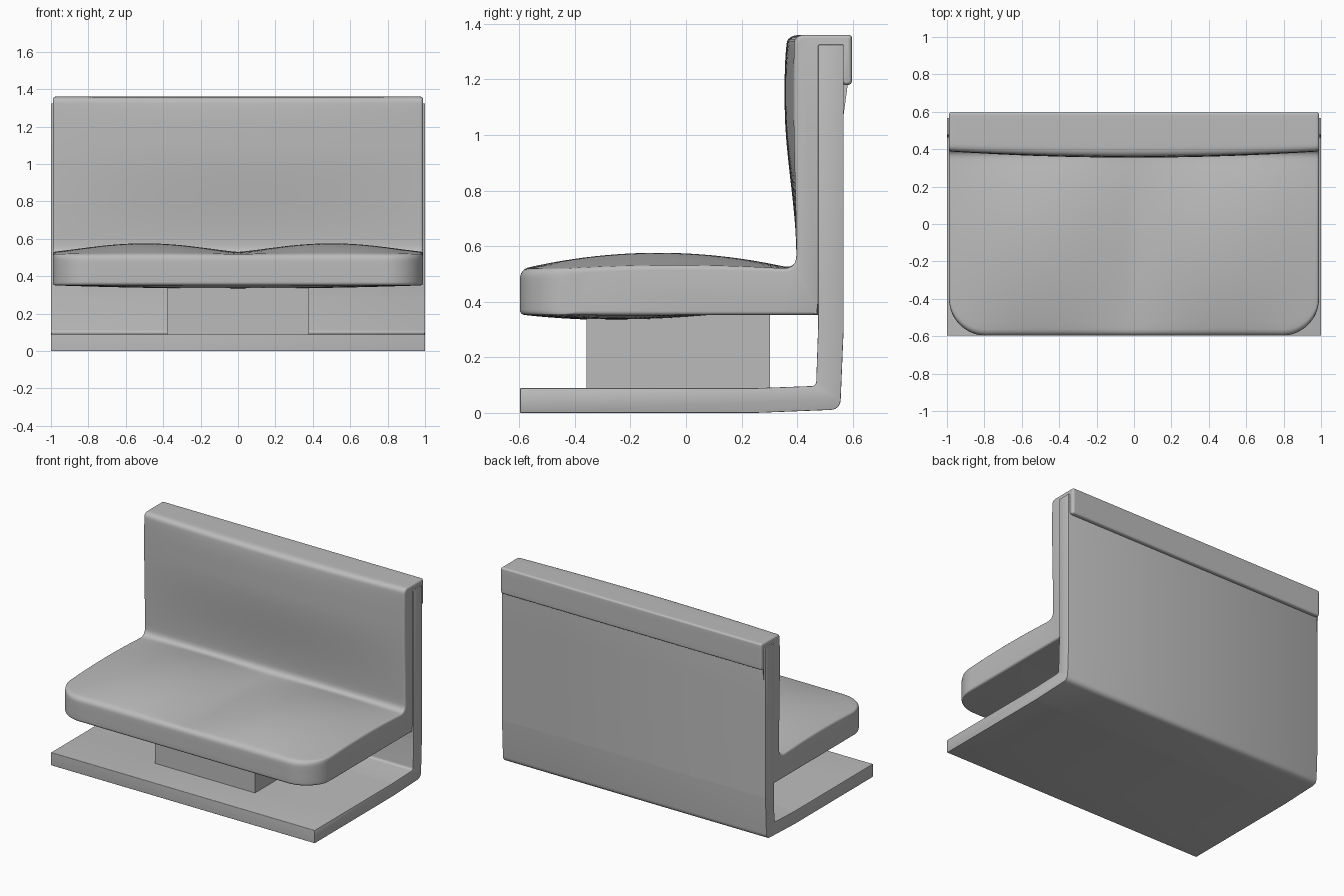
import bpy, bmesh
from math import sin, cos, pi, sqrt
from mathutils import Vector

if "Cube" in bpy.data.objects:
    bpy.data.objects.remove(bpy.data.objects["Cube"], do_unlink=True)

grey = bpy.data.materials.new("plain grey")
grey.use_nodes = True
grey.diffuse_color = (0.5, 0.5, 0.5, 1)
grey.node_tree.nodes["Principled BSDF"].inputs["Base Color"].default_value = (0.5, 0.5, 0.5, 1)


def clamp(v):
    return max(0.0, min(1.0, v))


def rounded(corners, step=0.03, arc=6):
    """Outline from (y, z, radius) corners: rounded, then subdivided."""
    pts, n = [], len(corners)
    for i, (y, z, r) in enumerate(corners):
        c = Vector((y, z))
        a = (Vector(corners[i - 1][:2]) - c).normalized()
        b = (Vector(corners[(i + 1) % n][:2]) - c).normalized()
        ang = a.angle(b) / 2
        cut = r / (sin(ang) / cos(ang))
        p, q = c + a * cut, c + b * cut
        for k in range(arc + 1):
            t = k / arc
            pts.append(p * (1 - t) ** 2 + c * 2 * t * (1 - t) + q * t * t)
    out = []
    for i, p in enumerate(pts):
        q = pts[(i + 1) % len(pts)]
        m = max(1, round((q - p).length / step))
        out += [p.lerp(q, k / m) for k in range(m)]
    return out


def loft(name, outline, xs, half, edge, shape=None):
    """Sweep a (y, z) outline along x, with rounded ends and an optional shaping rule."""
    n = len(outline)
    normals = []
    for i in range(n):
        d = (outline[(i + 1) % n] - outline[i - 1]).normalized()
        normals.append(Vector((d.y, -d.x)))
    bm = bmesh.new()
    rings = []
    for x in xs:
        e = max(0.0, abs(x) - half + edge)
        inset = edge - sqrt(max(0.0, edge * edge - e * e))
        ring = []
        for p, nor in zip(outline, normals):
            y, z = p - nor * inset
            if shape:
                y, z = shape(x, y, z)
            ring.append(bm.verts.new((x, y, z)))
        rings.append(ring)
    for a, b in zip(rings, rings[1:]):
        for i in range(n):
            j = (i + 1) % n
            bm.faces.new((a[i], a[j], b[j], b[i]))
    bm.faces.new(rings[0])
    bm.faces.new(rings[-1][::-1])
    bmesh.ops.recalc_face_normals(bm, faces=bm.faces)
    return finish(name, bm)


def finish(name, bm):
    mesh = bpy.data.meshes.new(name)
    bm.to_mesh(mesh)
    bm.free()
    mesh.materials.append(grey)
    obj = bpy.data.objects.new(name, mesh)
    bpy.context.collection.objects.link(obj)
    bpy.ops.object.select_all(action="DESELECT")
    obj.select_set(True)
    bpy.context.view_layer.objects.active = obj
    bpy.ops.object.shade_smooth_by_angle(angle=pi / 5)
    return obj


# L-shaped frame: base plate and back panel
frame_outline = rounded([
    (-0.597, 0, 0.004), (0.25, 0, 0.02), (0.555, 0.012, 0.04), (0.567, 0.3, 0.02),
    (0.567, 1.325, 0.006), (0.475, 1.325, 0.006), (0.475, 0.3, 0.02),
    (0.468, 0.097, 0.018), (0.25, 0.089, 0.02), (-0.597, 0.089, 0.004)], step=0.3)
loft("frame", frame_outline, [-1, -0.999, -0.997, 0.997, 0.999, 1], 1, 0.003)

# Padded seat and backrest in one piece, hooked over the back panel
HALF, CORNER = 0.99, 0.2


def pad(x, y, z):
    # two swells on the seat, a shallow swell under it
    if z < 0.62 and y < 0.4:
        swell = clamp(1 - ((y + 0.1) / 0.49) ** 2)
        top = 0.012 + 0.046 * abs(sin(pi * x)) ** 1.2
        under = -0.018 * (1 - x * x) * clamp(1 - ((y + 0.25) / 0.33) ** 2)
        t = clamp((z - 0.352) / 0.165)
        z += swell * top * t ** 3 + under * (1 - t) ** 3
    # one broad swell on the backrest
    rise = clamp((z - 0.56) / 0.55)
    rise = rise * rise * (3 - 2 * rise) - 0.25 * clamp((z - 1.2) / 0.16) ** 2
    y -= (0.008 + 0.034 * (1 - x * x)) * rise * clamp((0.47 - y) / 0.07)
    # rounded front corners
    e = max(0.0, abs(x) - HALF + CORNER)
    pull = CORNER - sqrt(max(0.0, CORNER ** 2 - e * e))
    y += pull * clamp((0.3 - y) / 0.895)
    return y, z


cushion_outline = rounded([
    (-0.597, 0.352, 0.02), (0.475, 0.352, 0.004), (0.475, 1.327, 0.004),
    (0.565, 1.327, 0.004), (0.565, 1.18, 0.008), (0.597, 1.18, 0.016),
    (0.597, 1.36, 0.014), (0.397, 1.36, 0.035), (0.397, 0.518, 0.05),
    (-0.597, 0.518, 0.035)])
columns = [HALF * sin(pi * i / 80) for i in range(-40, 41)]
loft("cushion", cushion_outline, columns, HALF, 0.014, pad)

# Pedestal between base plate and seat
bm = bmesh.new()
bmesh.ops.create_cube(bm, size=1)
for v in bm.verts:
    v.co = (v.co.x * 0.76, v.co.y * 0.66 - 0.028, v.co.z * 0.28 + 0.22)
finish("pedestal", bm)
